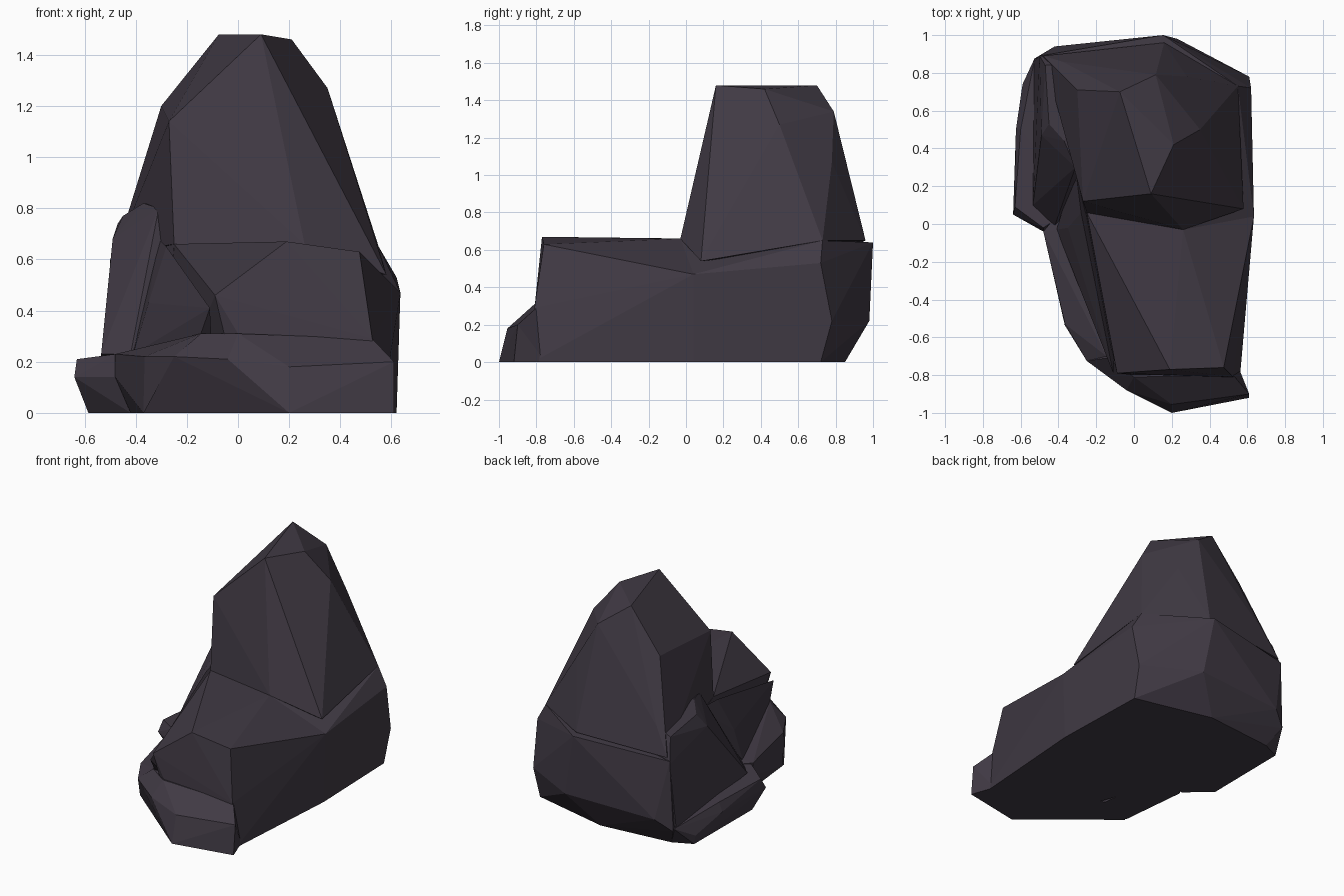
import bpy, bmesh

stone = bpy.data.materials.new("dark purple stone")
stone.diffuse_color = (0.052, 0.042, 0.058, 1)


def chunk(name, points):
    """Flat-faced convex boulder wrapped around its corner points."""
    bm = bmesh.new()
    for p in points:
        bm.verts.new(p)
    bmesh.ops.convex_hull(bm, input=bm.verts[:])
    loose = [v for v in bm.verts if not v.link_faces]
    bmesh.ops.delete(bm, geom=loose, context='VERTS')
    bmesh.ops.dissolve_limit(bm, angle_limit=0.03, verts=bm.verts[:], edges=bm.edges[:])
    bmesh.ops.recalc_face_normals(bm, faces=bm.faces[:])
    mesh = bpy.data.meshes.new(name)
    bm.to_mesh(mesh)
    bm.free()
    mesh.materials.append(stone)
    bpy.context.collection.objects.link(bpy.data.objects.new(name, mesh))


# Tall rear peak
chunk("peak", [
    (.09, .16, 1.48), (-.075, .70, 1.48), (.21, .42, 1.46), (.35, .50, 1.27),
    (.115, .79, 1.34), (-.30, .71, 1.20), (-.27, .12, 1.14), (.28, .78, 1.07),
    (.26, -.03, .66), (-.25, .06, .66), (.58, .08, .54), (.55, .73, .65),
    (.16, .96, .65), (-.38, .86, .80), (-.48, .89, .62)])

# Wide base below the peak
chunk("rear_base", [
    (.26, -.03, .66), (-.25, .06, .66), (.635, .04, .47), (.62, .72, .53),
    (.55, .73, .65), (.61, .78, .22), (.60, .72, 0), (.62, .04, 0),
    (.155, 1.0, .64), (.23, .98, .22), (.05, .85, 0), (-.05, .96, .62),
    (-.50, .89, .60), (-.42, .94, .20), (-.52, .88, .12), (-.45, .80, 0),
    (-.30, .05, 0)])

# Long block reaching forward
chunk("front_block", [
    (.26, -.03, .66), (-.25, .06, .66), (.635, .04, .47), (.62, .04, 0),
    (.19, -.77, .67), (.475, -.76, .63), (-.09, -.79, .46), (0, -.80, .31),
    (.525, -.81, .29), (.56, -.82, 0), (.02, -.74, 0), (-.28, .05, 0)])

# Low lip at the foot of the front block
chunk("front_lip", [
    (.20, -1.0, 0), (.61, -.92, 0), (.61, -.90, .20), (.20, -.955, .18),
    (.525, -.80, .29), (0, -.81, .31), (-.145, -.71, .31), (-.04, -.88, .21),
    (-.25, -.725, .22), (-.37, -.53, 0), (.55, -.75, 0), (-.2, -.4, 0)])

# Ridge leaning along the left of the front block
chunk("left_ridge", [
    (-.31, .30, .68), (-.28, .06, .65), (-.11, -.79, .41), (-.13, -.72, .40),
    (-.145, -.70, .31), (-.35, -.02, .43), (-.41, -.03, .23),
    (-.20, .30, .20), (-.10, -.60, .20)])

# Ledge under the ridge
chunk("left_ledge", [
    (-.145, -.70, .31), (-.41, -.03, .24), (-.25, -.725, .22),
    (-.365, -.53, .22), (-.48, -.04, .23), (-.48, -.04, .14), (-.42, -.04, 0),
    (-.365, -.53, .12), (-.37, -.52, 0), (-.10, -.65, 0), (-.20, .30, 0),
    (-.20, .30, .24)])

# Rock leaning on the left of the peak
chunk("left_rock", [
    (-.37, .44, .82), (-.31, .30, .80), (-.37, .85, .80), (-.45, .53, .77),
    (-.47, .84, .74), (-.49, .47, .68), (-.535, .10, .23), (-.42, -.01, .23),
    (-.50, .89, .58), (-.53, .86, .12), (-.20, .85, .80), (-.20, .30, .70),
    (-.20, .20, .20)])

# Low slab at the outer left foot
chunk("low_slab", [
    (-.64, .05, .14), (-.63, .09, .21), (-.48, -.04, .14), (-.48, -.02, .23),
    (-.625, .50, .14), (-.60, .50, .20), (-.59, .74, .06), (-.525, .88, .14),
    (-.585, .12, 0), (-.42, -.02, 0), (-.58, .74, 0), (-.45, .80, 0),
    (-.20, .80, 0), (-.20, .10, 0), (-.30, .10, .22)])
